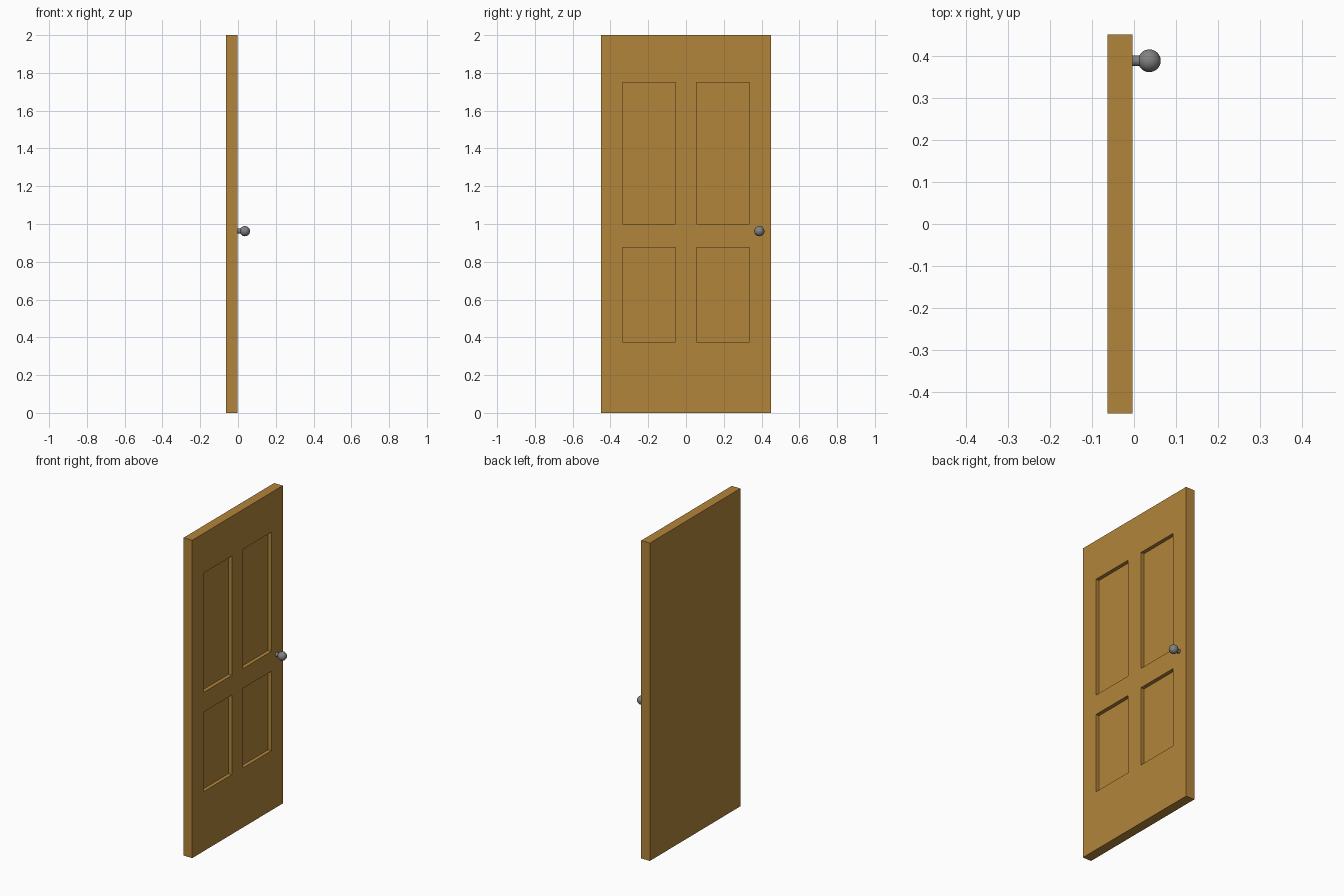
import bpy, bmesh, math
from mathutils import Vector, Matrix

if "Cube" in bpy.data.objects:
    bpy.data.objects.remove(bpy.data.objects["Cube"])


def material(name, rgb):
    m = bpy.data.materials.new(name)
    m.diffuse_color = (*rgb, 1)
    m.use_nodes = True
    m.node_tree.nodes["Principled BSDF"].inputs["Base Color"].default_value = m.diffuse_color
    return m


def add_object(name, bm, mat):
    bmesh.ops.recalc_face_normals(bm, faces=bm.faces)
    mesh = bpy.data.meshes.new(name)
    bm.to_mesh(mesh)
    bm.free()
    mesh.materials.append(mat)
    ob = bpy.data.objects.new(name, mesh)
    bpy.context.collection.objects.link(ob)
    return ob


wood = material("warm wood", (0.45, 0.235, 0.043))
metal = material("grey metal", (0.22, 0.22, 0.22))

# Door slab, cut along the panel borders
BACK, FACE, DEPTH = -0.0635, -0.0035, 0.023
bm = bmesh.new()
bmesh.ops.create_cube(bm, size=1, matrix=Matrix.Translation(((BACK + FACE) / 2, 0, 1))
                      @ Matrix.Diagonal((FACE - BACK, 0.9, 2, 1)))
cuts = [((0, y, 0), (0, 1, 0)) for y in (-0.337, -0.056, 0.056, 0.337)]
cuts += [((0, 0, z), (0, 0, 1)) for z in (0.375, 0.875, 1.0, 1.75)]
for co, no in cuts:
    bmesh.ops.bisect_plane(bm, geom=bm.verts[:] + bm.edges[:] + bm.faces[:],
                           plane_co=co, plane_no=no)

# Four recessed panels on the knob side
panels = []
for f in bm.faces:
    c = f.calc_center_median()
    if (abs(c.x - FACE) < 1e-4 and 0.056 < abs(c.y) < 0.337
            and (0.375 < c.z < 0.875 or 1.0 < c.z < 1.75)):
        panels.append(f)
for f in bmesh.ops.extrude_discrete_faces(bm, faces=panels)["faces"]:
    bmesh.ops.translate(bm, verts=f.verts, vec=(-DEPTH, 0, 0))
add_object("door_panel", bm, wood)

# Knob stem and ball
KNOB = Vector((0.0365, 0.388, 0.962))
bm = bmesh.new()
bmesh.ops.create_cone(bm, cap_ends=True, segments=32, radius1=0.013, radius2=0.013, depth=0.034,
                      matrix=Matrix.Translation((FACE + 0.014, KNOB.y, KNOB.z))
                      @ Matrix.Rotation(math.pi / 2, 4, "Y"))
stem = add_object("knob_stem", bm, metal)

bm = bmesh.new()
bmesh.ops.create_uvsphere(bm, u_segments=32, v_segments=16, radius=0.027,
                          matrix=Matrix.Translation(KNOB))
ball = add_object("knob_ball", bm, metal)

# Smooth shading on the round parts
for ob in (stem, ball):
    bpy.ops.object.select_all(action="DESELECT")
    ob.select_set(True)
    bpy.context.view_layer.objects.active = ob
    bpy.ops.object.shade_smooth_by_angle(angle=math.radians(40))
